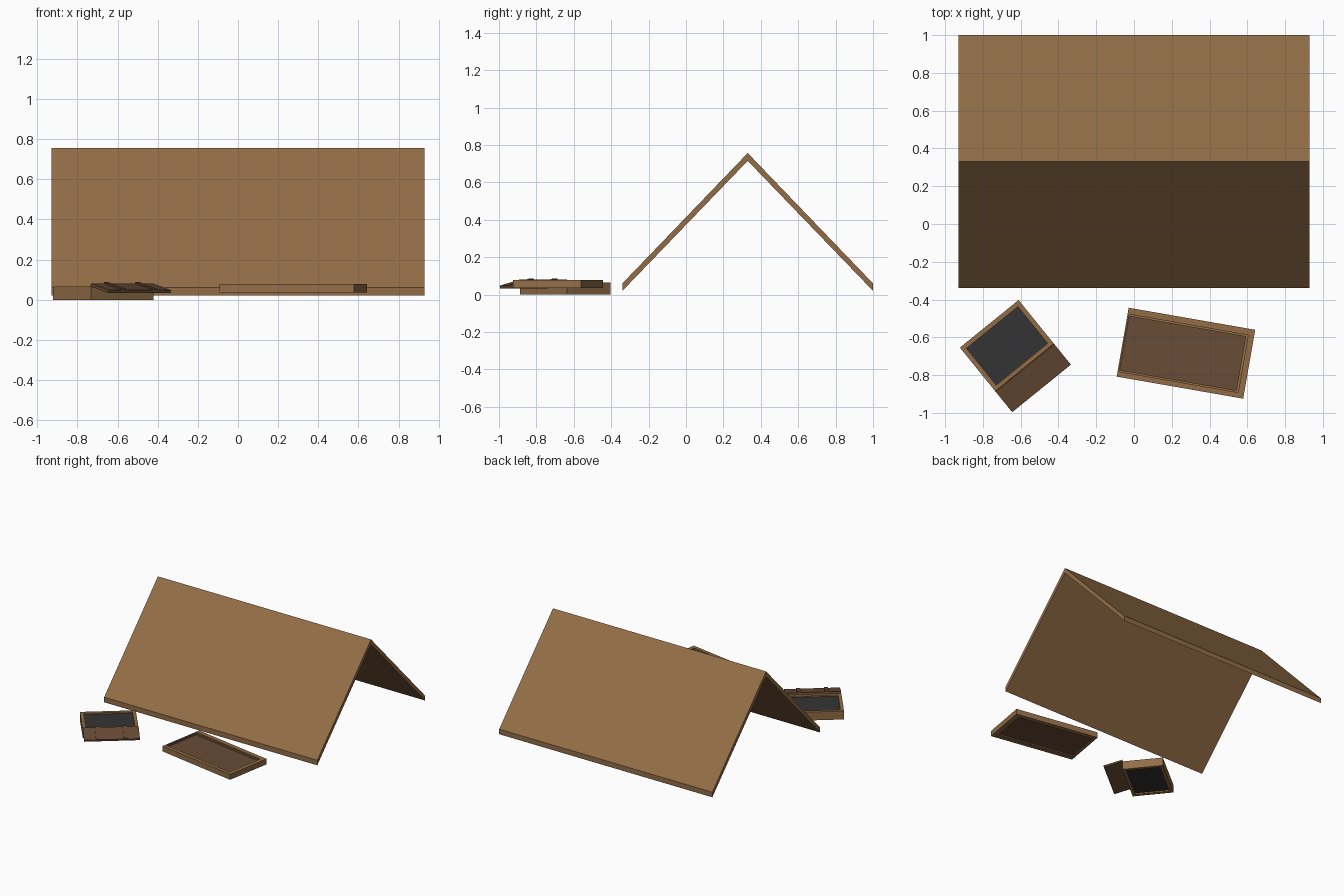
import bpy
import bmesh
import math
from mathutils import Matrix, Vector

cube = bpy.data.objects.get("Cube")
if cube:
    bpy.data.objects.remove(cube, do_unlink=True)


def material(name, colour):
    mat = bpy.data.materials.new(name)
    mat.use_nodes = True
    mat.diffuse_color = (*colour, 1)
    mat.node_tree.nodes["Principled BSDF"].inputs["Base Color"].default_value = (*colour, 1)
    return mat


wood = material("warm wood", (0.29, 0.155, 0.063))
dark_wood = material("dark wood", (0.14, 0.072, 0.037))
charcoal = material("charcoal", (0.034, 0.034, 0.034))


def finish(name, bm, mat, matrix=Matrix()):
    bmesh.ops.recalc_face_normals(bm, faces=bm.faces[:])
    mesh = bpy.data.meshes.new(name)
    bm.to_mesh(mesh)
    bm.free()
    mesh.materials.append(mat)
    obj = bpy.data.objects.new(name, mesh)
    obj.matrix_world = matrix
    bpy.context.collection.objects.link(obj)
    return obj


def extrude(name, loop, depth, mat, matrix=Matrix()):
    """Turn a closed outline into a solid."""
    bm = bmesh.new()
    face = bm.faces.new([bm.verts.new(p) for p in loop])
    moved = bmesh.ops.extrude_face_region(bm, geom=[face])["geom"]
    verts = [g for g in moved if isinstance(g, bmesh.types.BMVert)]
    bmesh.ops.translate(bm, verts=verts, vec=depth)
    return finish(name, bm, mat, matrix)


def rect(x0, x1, y0, y1, z):
    return [(x0, y0, z), (x1, y0, z), (x1, y1, z), (x0, y1, z)]


def slab(name, x0, x1, y0, y1, z0, z1, mat, matrix):
    return extrude(name, rect(x0, x1, y0, y1, z0), (0, 0, z1 - z0), mat, matrix)


def ring(name, outer, inner, z0, z1, mat, matrix):
    """Rectangular frame between two rectangles (x0, x1, y0, y1)."""
    bm = bmesh.new()
    loops = [[bm.verts.new(p) for p in rect(*r, z)]
             for r, z in ((outer, z0), (outer, z1), (inner, z1), (inner, z0))]
    for k in range(4):
        a, b = loops[k], loops[(k + 1) % 4]
        for i in range(4):
            j = (i + 1) % 4
            bm.faces.new((a[i], a[j], b[j], b[i]))
    return finish(name, bm, mat, matrix)


def place(x, y, degrees):
    return Matrix.Translation((x, y, 0)) @ Matrix.Rotation(math.radians(degrees), 4, 'Z')


# Folded roof with vertical eaves
half, ridge = 0.93, 0.33
section = [(-0.34, 0.02), (ridge, 0.715), (1, 0.02), (1, 0.06), (ridge, 0.757), (-0.34, 0.06)]
extrude("roof", [(-half, y, z) for y, z in section], (2 * half, 0, 0), wood)

# Shallow framed tray
tray = place(0.275, -0.684, -9.9)
outer = (-0.34, 0.34, -0.185, 0.185)
opening = (-0.332, 0.308, -0.157, 0.151)
recess = (-0.328, 0.296, -0.148, 0.141)
ring("tray_frame", outer, opening, 0.035, 0.078, wood, tray)
ring("tray_inner_lip", opening, recess, 0.04, 0.07, wood, tray)
slab("tray_panel", *recess, 0.048, 0.062, dark_wood, tray)

# Small open box
box = place(-0.672, -0.645, 39)
box_outer = (-0.2, 0.2, -0.15, 0.15)
box_inner = (-0.175, 0.175, -0.125, 0.125)
ring("box_walls", box_outer, box_inner, 0, 0.066, wood, box)
slab("box_panel", *box_inner, 0.01, 0.056, charcoal, box)

# Sloping lid beside the box, with two straps
lid = box @ Matrix.Translation((0, -0.15, 0.081)) @ Matrix.Rotation(math.radians(13.5), 4, 'X')
slab("lid", -0.2, 0.2, -0.144, 0, -0.014, 0, dark_wood, lid)
for side, x in (("right", -0.1), ("left", 0.1)):
    slab(side + "_lid_strap", x - 0.015, x + 0.015, -0.14, 0.002, 0, 0.006, dark_wood, lid)
